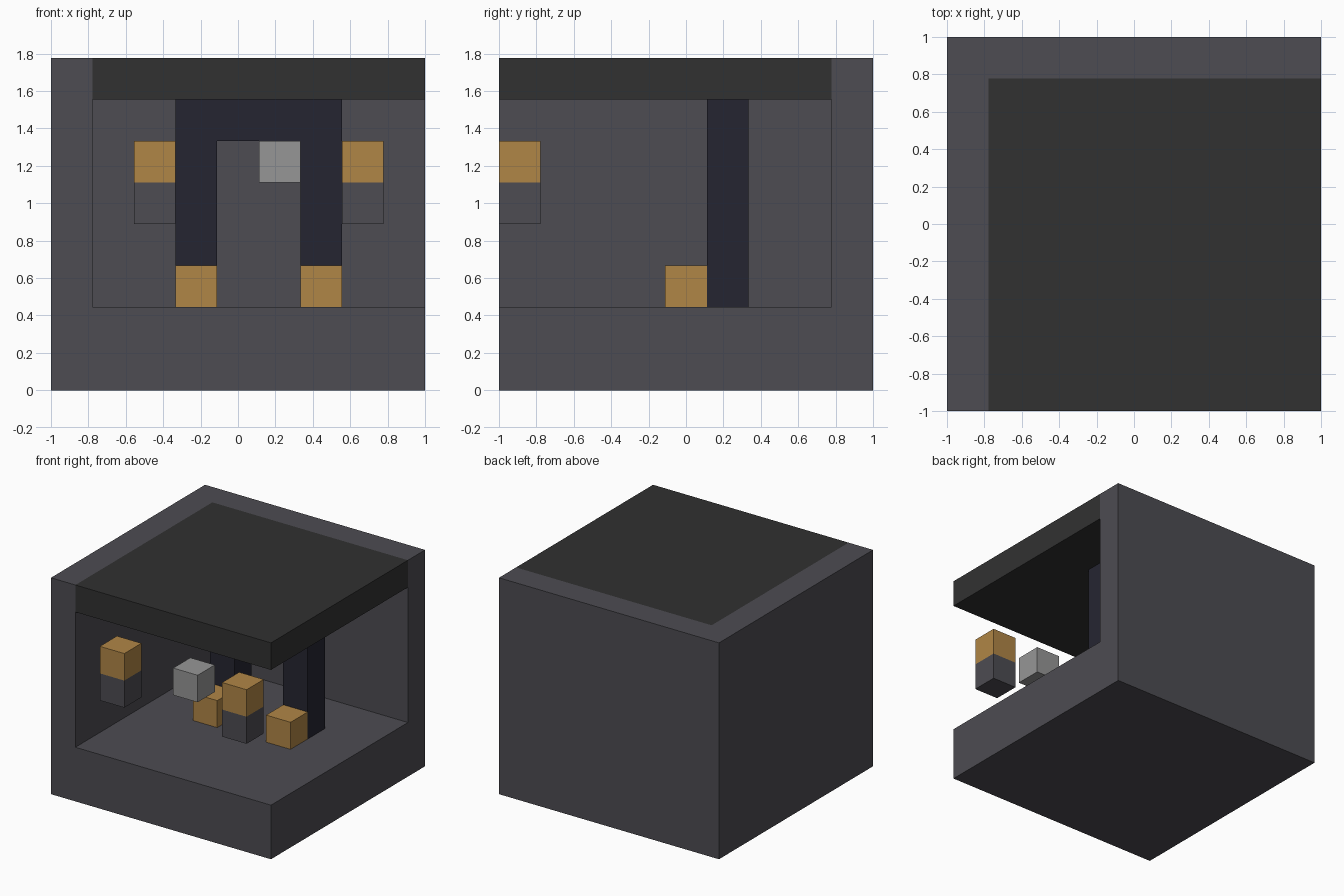
import bpy

cube = bpy.data.objects.get("Cube")
if cube:
    bpy.data.objects.remove(cube, do_unlink=True)

U = 2 / 9  # one block of the 9 x 9 x 8 grid


def linear(c):
    c /= 255
    return c / 12.92 if c <= 0.04045 else ((c + 0.055) / 1.055) ** 2.4


def material(name, *rgb):
    m = bpy.data.materials.new(name)
    m.use_nodes = True
    col = [linear(c) for c in rgb] + [1]
    m.diffuse_color = col
    m.node_tree.nodes["Principled BSDF"].inputs["Base Color"].default_value = col
    return m


stone = material("slate grey", 77, 76, 82)
roof = material("charcoal", 49, 49, 49)
navy = material("dark navy", 37, 37, 49)
gold = material("gold", 176, 134, 70)
silver = material("light grey", 150, 150, 150)


def box(name, mat, lo, hi):
    """Box between two grid corners, counted in blocks."""
    mid = [(a + b) / 2 * U for a, b in zip(lo, hi)]
    bpy.ops.mesh.primitive_cube_add(size=1, location=(mid[0] - 1, mid[1] - 1, mid[2]))
    ob = bpy.context.object
    ob.name = ob.data.name = name
    ob.scale = [(b - a) * U for a, b in zip(lo, hi)]
    bpy.ops.object.transform_apply(location=False, rotation=False, scale=True)
    ob.data.materials.append(mat)
    return ob


def block(name, mat, i, j, k):
    return box(name, mat, (i, j, k), (i + 1, j + 1, k + 1))


def cut(target, cutter):
    mod = target.modifiers.new("cut", "BOOLEAN")
    mod.operation = "DIFFERENCE"
    mod.solver = "EXACT"
    mod.object = cutter
    bpy.context.view_layer.objects.active = target
    bpy.ops.object.modifier_apply(modifier=mod.name)
    bpy.data.objects.remove(cutter, do_unlink=True)


# Floor and two walls, hollowed open to the front and the left side
shell = box("room_shell", stone, (0, 0, 0), (9, 9, 8))
cut(shell, box("room_cutter", stone, (1, -1, 2), (10, 8, 9)))

# Ceiling slab
box("ceiling", roof, (1, 0, 7), (9, 8, 8))

# Archway: solid block with the opening cut through
arch = box("archway", navy, (3, 5, 2), (7, 6, 7))
cut(arch, box("arch_cutter", navy, (4, 4, 1), (6, 7, 6)))

# Gold blocks at the foot of each arch pillar
for side, i in (("right", 3), ("left", 6)):
    block(side + "_foot_block", gold, i, 4, 2)

# Hanging lanterns: gold on a grey base
for side, i in (("right", 2), ("left", 7)):
    block(side + "_lantern_top", gold, i, 0, 5)
    block(side + "_lantern_base", stone, i, 0, 4)

# Floating pale block
block("floating_block", silver, 5, 0, 5)
